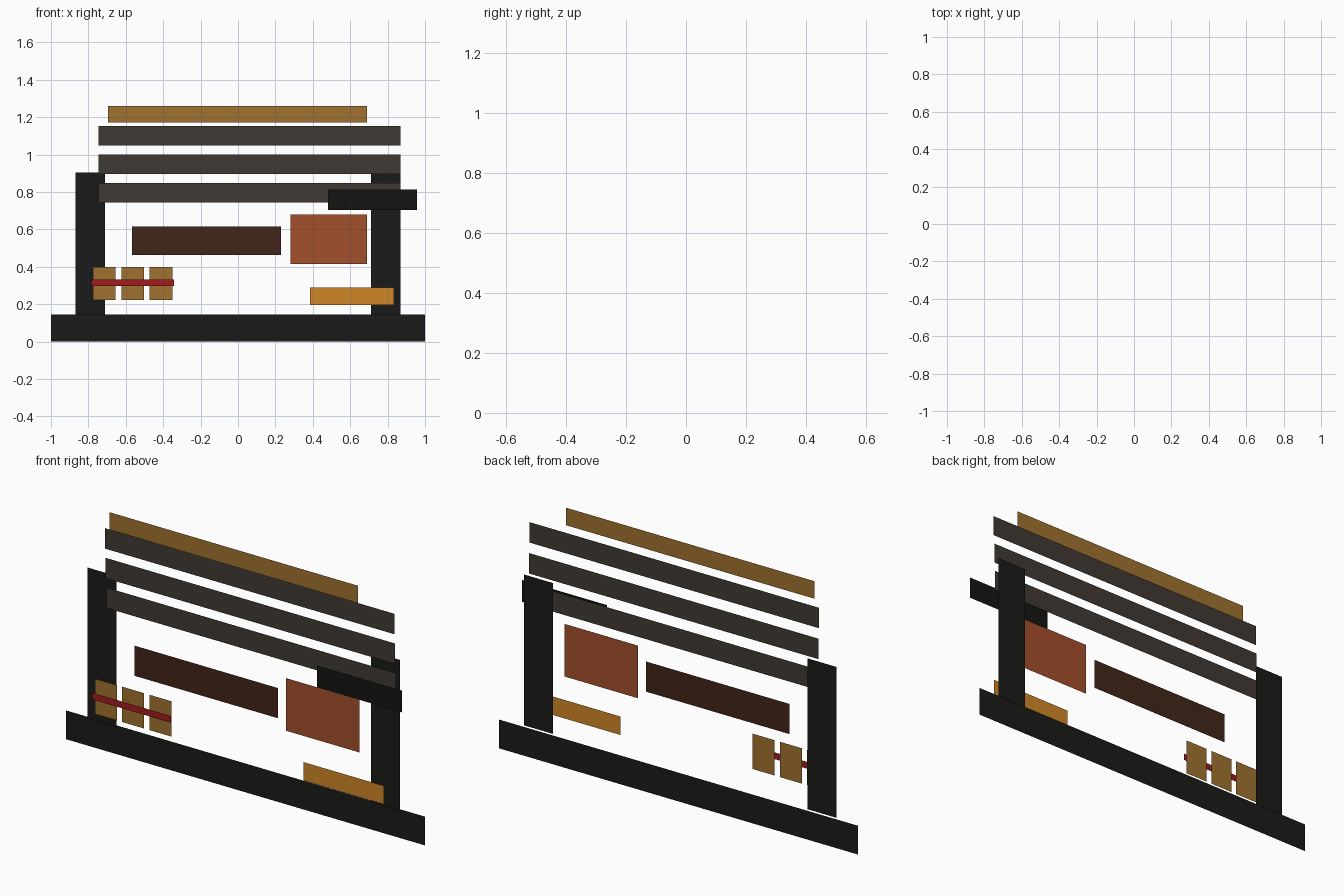
import bpy

if "Cube" in bpy.data.objects:
    bpy.data.objects.remove(bpy.data.objects["Cube"])


def linear(c):
    c /= 255
    return c / 12.92 if c <= 0.04045 else ((c + 0.055) / 1.055) ** 2.4


def material(name, r, g, b):
    m = bpy.data.materials.new(name)
    m.diffuse_color = (linear(r), linear(g), linear(b), 1)
    m.use_nodes = True
    m.node_tree.nodes["Principled BSDF"].inputs["Base Color"].default_value = m.diffuse_color
    return m


def panel(name, x0, x1, z0, z1, y, mat):
    """Flat upright rectangle facing the front."""
    mesh = bpy.data.meshes.new(name)
    mesh.from_pydata([(x0, y, z0), (x1, y, z0), (x1, y, z1), (x0, y, z1)],
                     [], [(0, 1, 2, 3)])
    mesh.materials.append(mat)
    ob = bpy.data.objects.new(name, mesh)
    bpy.context.collection.objects.link(ob)
    return ob


black = material("black", 27, 26, 25)
bar_black = material("bar_black", 20, 20, 18)
slate = material("slate", 64, 58, 52)
tan = material("tan", 160, 114, 48)
dark_brown = material("dark_brown", 66, 38, 25)
rust = material("rust", 164, 80, 43)
orange = material("orange", 208, 134, 38)
red = material("red", 160, 27, 30)

# Base and side posts
panel("base", -1, 1, 0, 0.145, 0.06, black)
for side, x in (("left", -0.79), ("right", 0.79)):
    panel(f"{side}_post", x - 0.08, x + 0.08, 0.145, 0.905, 0.046, black)

# Stacked slats, each slightly further forward
for i in range(3):
    z = 0.745 + 0.1525 * i
    panel(f"slat_{i + 1}", -0.745, 0.868, z, z + 0.103, 0.018 - 0.007 * i, slate)

# Top board
panel("top_board", -0.695, 0.69, 1.172, 1.26, -0.031, tan)

# Central panels
panel("long_panel", -0.567, 0.231, 0.463, 0.615, -0.013, dark_brown)
panel("square_panel", 0.281, 0.69, 0.415, 0.68, -0.018, rust)
panel("lower_tray", 0.385, 0.834, 0.197, 0.29, -0.03, orange)

# Row of small blocks tied by a strap
for i in range(3):
    x = -0.776 + 0.152 * i
    panel(f"block_{i + 1}", x, x + 0.122, 0.222, 0.4, -0.031, tan)
panel("strap", -0.783, -0.343, 0.298, 0.332, -0.043, red)

# Protruding bar in front of the right post
panel("front_bar", 0.482, 0.957, 0.704, 0.814, -0.06, bar_black)
